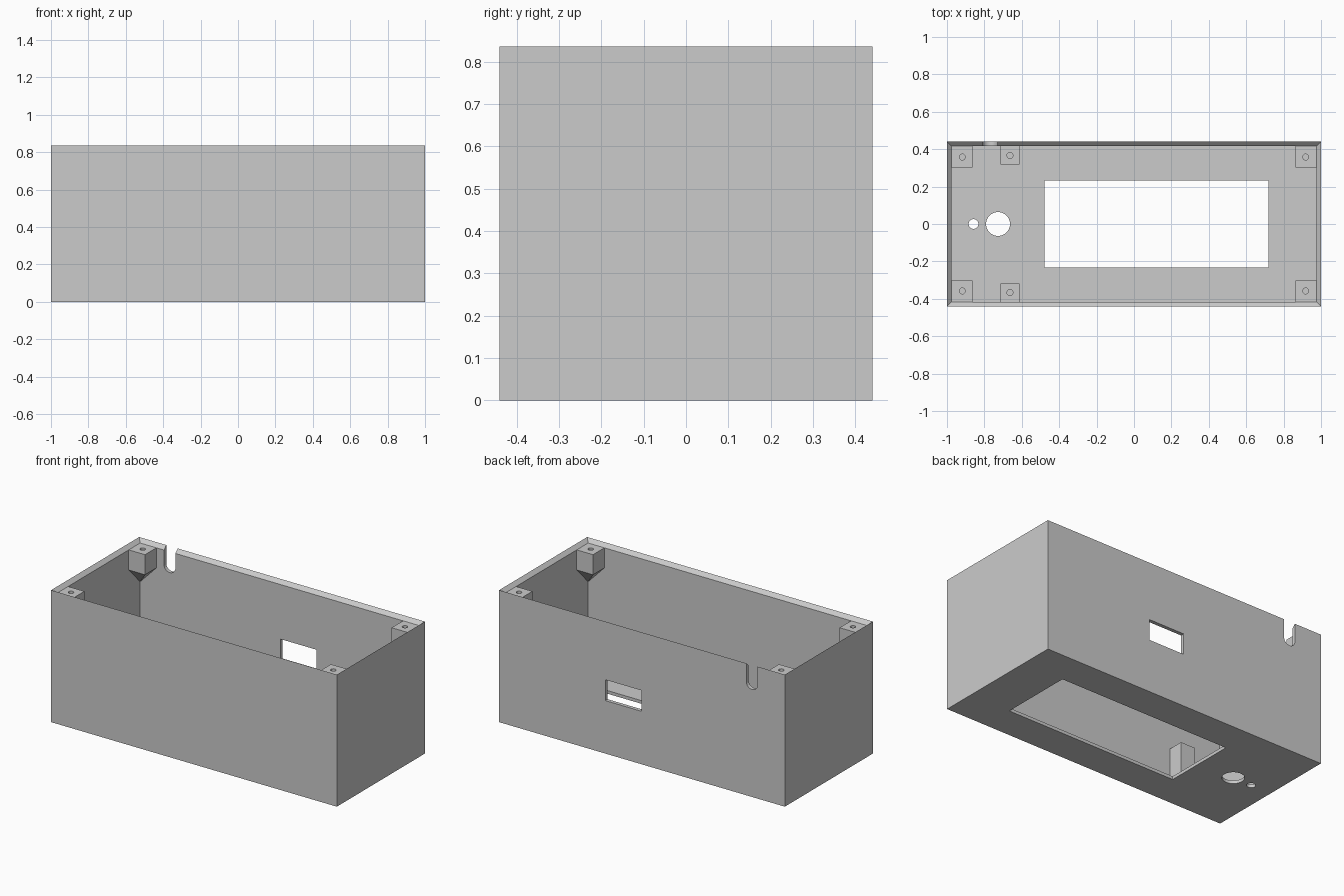
import bpy, bmesh, math
from mathutils import Matrix

if "Cube" in bpy.data.objects:
    bpy.data.objects.remove(bpy.data.objects["Cube"])

X, Y, H = 1.0, 0.44, 0.835       # outer half sizes and height
WALL, FLOOR = 0.023, 0.02
LEDGE = H - WALL                 # bottom of the chamfered rim, top of corner posts
IX, IY = X - WALL, Y - WALL      # inner half sizes

grey = bpy.data.materials.new("light grey plastic")
grey.diffuse_color = (0.6, 0.6, 0.6, 1)
grey.use_nodes = True
grey.node_tree.nodes["Principled BSDF"].inputs["Base Color"].default_value = grey.diffuse_color


def make(name, bm):
    bmesh.ops.recalc_face_normals(bm, faces=bm.faces)
    mesh = bpy.data.meshes.new(name)
    bm.to_mesh(mesh)
    bm.free()
    mesh.materials.append(grey)
    ob = bpy.data.objects.new(name, mesh)
    bpy.context.collection.objects.link(ob)
    return ob


def box(name, x0, x1, y0, y1, z0, z1):
    bm = bmesh.new()
    m = Matrix.Translation(((x0 + x1) / 2, (y0 + y1) / 2, (z0 + z1) / 2)) @ \
        Matrix.Diagonal((abs(x1 - x0), abs(y1 - y0), abs(z1 - z0), 1))
    bmesh.ops.create_cube(bm, size=1, matrix=m)
    return make(name, bm)


def cylinder(name, centre, radius, depth, along_y=False, sides=32):
    bm = bmesh.new()
    m = Matrix.Translation(centre)
    if along_y:
        m = m @ Matrix.Rotation(math.pi / 2, 4, 'X')
    bmesh.ops.create_cone(bm, cap_ends=True, segments=sides, radius1=radius,
                          radius2=radius, depth=depth, matrix=m)
    return make(name, bm)


def cut(ob, cutters):
    for c in cutters:
        mod = ob.modifiers.new("cut", 'BOOLEAN')
        mod.operation, mod.solver, mod.object = 'DIFFERENCE', 'EXACT', c
    bpy.context.view_layer.update()
    deps = bpy.context.evaluated_depsgraph_get()
    mesh = bpy.data.meshes.new_from_object(ob.evaluated_get(deps))
    ob.modifiers.clear()
    ob.data = mesh
    for c in cutters:
        bpy.data.objects.remove(c)


# Open case with an inward sloping rim: rectangular rings joined in order
bm = bmesh.new()
rings = []
for hx, hy, z in ((X, Y, 0), (X, Y, H), (IX, IY, LEDGE), (IX, IY, FLOOR)):
    rings.append([bm.verts.new((sx * hx, sy * hy, z))
                  for sx, sy in ((-1, -1), (1, -1), (1, 1), (-1, 1))])
for a, b in zip(rings, rings[1:]):
    for i in range(4):
        j = (i + 1) % 4
        bm.faces.new((a[i], a[j], b[j], b[i]))
bm.faces.new(rings[0])
bm.faces.new(rings[-1])
case = make("case", bm)

# Floor window, knob hole and small hole; port and cable slot in the back wall
cut(case, [
    box("window_cutter", -0.478, 0.719, -0.232, 0.232, -0.1, 0.1),
    cylinder("knob_cutter", (-0.727, 0, 0), 0.064, 0.2, sides=48),
    cylinder("lamp_cutter", (-0.858, 0, 0), 0.026, 0.2),
    box("port_cutter", 0.005, 0.257, 0.38, 0.5, 0.335, 0.467),
    box("slot_cutter", -0.81, -0.73, 0.38, 0.5, 0.72, 0.9),
])
cut(case, [cylinder("slot_end_cutter", (-0.77, 0.44, 0.72), 0.04, 0.12, True)])

# Corner screw posts, tapering below to a point in the corner
SIZE = 0.114
for sx, side in ((-1, "left"), (1, "right")):
    for sy, end in ((-1, "front"), (1, "back")):
        bm = bmesh.new()
        cx, cy = sx * (IX - SIZE), sy * (IY - SIZE)
        top, low = ([bm.verts.new(p) for p in
                     ((sx * IX, sy * IY, z), (cx, sy * IY, z), (cx, cy, z), (sx * IX, cy, z))]
                    for z in (LEDGE, 0.685))
        tip = bm.verts.new((sx * IX, sy * IY, 0.567))
        bm.faces.new(top)
        for i in range(4):
            j = (i + 1) % 4
            bm.faces.new((top[i], top[j], low[j], low[i]))
            bm.faces.new((low[i], low[j], tip))
        post = make(f"corner_post_{end}_{side}", bm)
        cut(post, [cylinder("screw_cutter", (sx * 0.918, sy * 0.358, LEDGE),
                            0.016, 0.2, sides=24)])

# Short board posts on the floor
for sy, end in ((-1, "front"), (1, "back")):
    post = box(f"board_post_{end}", -0.713, -0.613, sy * IY, sy * (IY - 0.098), FLOOR, 0.33)
    cut(post, [cylinder("screw_cutter", (-0.663, sy * 0.367, 0.33), 0.016, 0.2, sides=24)])

# Smooth the round holes, keep the edges sharp
for ob in bpy.context.scene.objects:
    ob.select_set(True)
bpy.context.view_layer.objects.active = case
bpy.ops.object.shade_smooth_by_angle(angle=math.radians(30))
